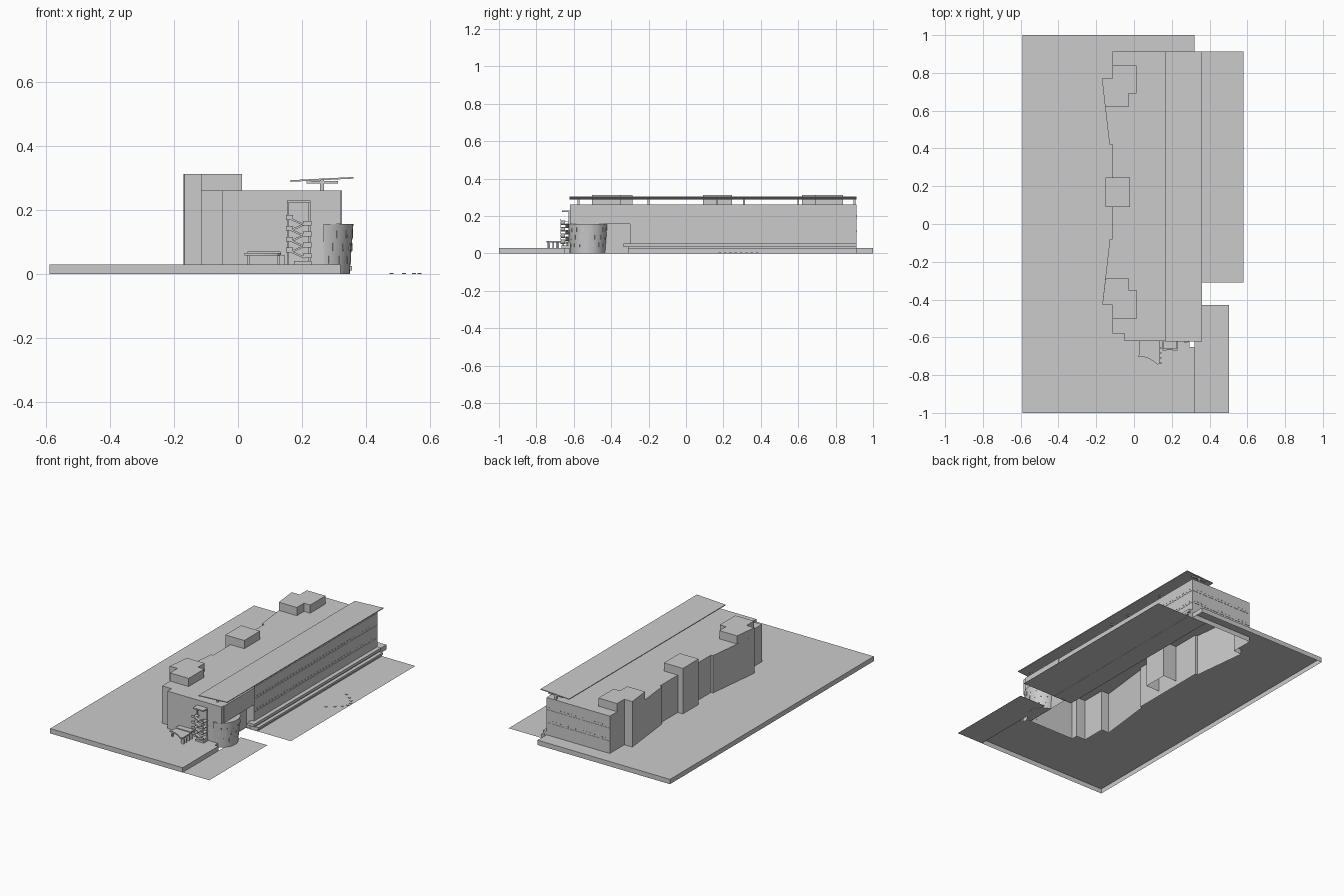
import bpy, bmesh, math
from mathutils import Matrix, Vector

if "Cube" in bpy.data.objects:
    bpy.data.objects.remove(bpy.data.objects["Cube"])


def finish(name, bm):
    me = bpy.data.meshes.new(name)
    bm.to_mesh(me)
    bm.free()
    ob = bpy.data.objects.new(name, me)
    bpy.context.collection.objects.link(ob)
    return ob


def add_box(bm, x0, x1, y0, y1, z0, z1, rot=None):
    c = Vector(((x0 + x1) / 2, (y0 + y1) / 2, (z0 + z1) / 2))
    m = Matrix.Translation(c) @ (rot or Matrix()) @ Matrix.Diagonal((x1 - x0, y1 - y0, z1 - z0, 1))
    bmesh.ops.create_cube(bm, size=1, matrix=m)


def boxes(name, items):
    bm = bmesh.new()
    for it in items:
        add_box(bm, *it)
    return finish(name, bm)


def walls(bm, pts, z0, z1, closed=True):
    # counter-clockwise outline gives outward faces
    n = len(pts)
    for i in range(n if closed else n - 1):
        a, b = pts[i], pts[(i + 1) % n]
        bm.faces.new([bm.verts.new(p) for p in
                      ((*a, z0), (*b, z0), (*b, z1), (*a, z1))])


def plate(bm, pts, z, up=True):
    seq = pts if up else pts[::-1]
    bm.faces.new([bm.verts.new((*p, z)) for p in seq])


def prism(name, pts, z0, z1, bottom=True):
    bm = bmesh.new()
    walls(bm, pts, z0, z1)
    plate(bm, pts, z1)
    if bottom:
        plate(bm, pts, z0, False)
    bmesh.ops.remove_doubles(bm, verts=bm.verts, dist=1e-5)
    return finish(name, bm)


# building outline from the north-east corner round the west side to the south
west = [(0.32, 0.912), (-0.115, 0.912), (-0.115, 0.77), (-0.17, 0.77), (-0.13, 0.42),
        (-0.115, 0.42), (-0.115, -0.08), (-0.128, -0.08), (-0.168, -0.43),
        (-0.115, -0.43), (-0.115, -0.58), (-0.05, -0.58), (-0.05, -0.62)]
upper = west + [(0.32, -0.62)]
lower = west + [(0.27, -0.62), (0.27, -0.30), (0.32, -0.30)]
ROOF, SPLIT, GROUND = 0.262, 0.157, 0.03

# raised ground: open shell with the building cut out
edge = [(0.32, 0.912), (0.32, 1), (-0.59, 1), (-0.59, -1), (0.32, -1),
        (0.32, -0.65), (0.295, -0.65), (0.295, -0.62), (0.27, -0.62)]
bm = bmesh.new()
walls(bm, edge, 0, GROUND, closed=False)
plate(bm, edge + west[:0:-1], GROUND)
bmesh.ops.remove_doubles(bm, verts=bm.verts, dist=1e-5)
finish("raised_ground", bm)

# lower road and forecourt
for name, x0, x1, y0, y1 in (("road", 0.22, 0.58, -0.31, 0.912),
                             ("forecourt", 0.32, 0.503, -1, -0.43)):
    bm = bmesh.new()
    plate(bm, [(x0, y0), (x1, y0), (x1, y1), (x0, y1)], 0.001)
    finish(name, bm)

# main building shell with open corner under the upper floor
bm = bmesh.new()
walls(bm, lower, 0, SPLIT)
walls(bm, upper, SPLIT, ROOF)
plate(bm, upper, ROOF)
plate(bm, [(0.27, -0.62), (0.32, -0.62), (0.32, -0.30), (0.27, -0.30)], SPLIT, False)
bmesh.ops.remove_doubles(bm, verts=bm.verts, dist=1e-5)
finish("building_shell", bm)
boxes("corner_bay", [(0.30, 0.325, -0.60, -0.30, SPLIT, ROOF)])

# roof blocks
prism("roof_block_north", [(-0.115, 0.84), (-0.115, 0.77), (-0.17, 0.77), (-0.153, 0.62),
                           (-0.03, 0.62), (-0.03, 0.69), (0.013, 0.69), (0.013, 0.84)],
      ROOF, 0.313, False)
prism("roof_block_south", [(-0.151, -0.285), (-0.168, -0.43), (-0.115, -0.43), (-0.115, -0.503),
                           (0.013, -0.503), (0.013, -0.35), (-0.03, -0.35), (-0.03, -0.285)],
      ROOF, 0.313, False)
prism("central_tower", [(-0.15, 0.09), (-0.02, 0.09), (-0.02, 0.245), (-0.15, 0.245)],
      GROUND, 0.313, False)

# sloping roof canopy, its beams and posts
tilt = Matrix.Rotation(-math.atan2(0.010, 0.196), 4, 'Y')
boxes("roof_canopy", [(0.164, 0.361, -0.622, 0.912, 0.294, 0.299, tilt)])
posts = (-0.575, -0.2, 0.165, 0.31, 0.6, 0.9)
boxes("canopy_posts", [(0.257, 0.269, y - 0.005, y + 0.005, ROOF, 0.294) for y in posts])
boxes("canopy_beams", [(0.215, 0.312, y - 0.005, y + 0.005, 0.284, 0.292) for y in posts])

# east terrace ledges
boxes("terrace_ledges", [(0.30, 0.345, -0.335, 0.912, 0.035, 0.052),
                         (0.30, 0.335, -0.31, 0.912, 0.0, 0.035),
                         (0.33, 0.357, -0.31, 0.912, 0.012, 0.025),
                         (0.33, 0.35, -0.31, 0.912, 0.0, 0.012)])

# facade bands and small slot windows
bands, slots = [], []
for z in (0.105, 0.185):
    bands.append((0.315, 0.3215, -0.30, 0.912, z, z + 0.003))
    bands.append((-0.115, 0.32, 0.908, 0.9135, z, z + 0.003))
    for i in range(16):
        x = -0.09 + i * 0.026
        slots.append((x, x + 0.006, 0.908, 0.9135, z + 0.012, z + 0.018))
    for i in range(40):
        y = -0.27 + i * 0.0295
        slots.append((0.315, 0.3215, y, y + 0.008, z + 0.012, z + 0.018))
boxes("facade_bands", bands)
boxes("slot_windows", slots)

# flared corner drum
CX, CY, R0, R1 = 0.256, -0.525, 0.093, 0.105
bm = bmesh.new()
bmesh.ops.create_cone(bm, cap_ends=True, segments=40, radius1=R0, radius2=R1, depth=SPLIT,
                      matrix=Matrix.Translation((CX, CY, SPLIT / 2)))
# keep only the part outside the building walls
bmesh.ops.bisect_plane(bm, geom=bm.verts[:] + bm.edges[:] + bm.faces[:], dist=1e-5,
                       plane_co=(0.268, 0, 0), plane_no=(1, 0, 0), clear_inner=True)
drum = finish("corner_drum", bm)
bpy.context.view_layer.objects.active = drum
drum.select_set(True)
bpy.ops.object.shade_smooth_by_angle(angle=math.radians(30))
drum.select_set(False)

# upright slots around the drum
bm = bmesh.new()
for row, z in enumerate((0.045, 0.085, 0.125)):
    r = R0 + (R1 - R0) * z / SPLIT
    for i in range(7):
        a = math.radians(-72 + i * 22 + row * 7)
        p = (CX + r * math.cos(a), CY + r * math.sin(a), z)
        bmesh.ops.create_cube(bm, size=1, matrix=Matrix.Translation(p) @ Matrix.Rotation(a, 4, 'Z')
                              @ Matrix.Diagonal((0.004, 0.005, 0.024, 1)))
finish("drum_slots", bm)

# outside stair: landings, zigzag flights and top hood
bm = bmesh.new()
slope = math.atan2(0.018, 0.04)
for i in range(4):
    z = 0.05 + i * 0.034
    add_box(bm, 0.203, 0.230, -0.668, -0.622, z, z + 0.004)
    add_box(bm, 0.203, 0.230, -0.670, -0.667, z, z + 0.015)
    add_box(bm, 0.150, 0.172, -0.668, -0.622, z + 0.018, z + 0.022)
    add_box(bm, 0.150, 0.172, -0.670, -0.667, z + 0.018, z + 0.033)
    for y0, s, dz in ((-0.668, 1, 0.011), (-0.644, -1, 0.029)):
        if i == 3 and s < 0:
            continue
        add_box(bm, 0.164, 0.210, y0, y0 + 0.02, z + dz - 0.003, z + dz + 0.003,
                Matrix.Rotation(s * slope, 4, 'Y'))
add_box(bm, 0.175, 0.23, -0.665, -0.622, 0.03, 0.042)
finish("outside_stair", bm)
boxes("stair_surround", [(0.153, 0.158, -0.627, -0.618, 0.03, 0.222),
                         (0.221, 0.226, -0.627, -0.618, 0.03, 0.222),
                         (0.153, 0.226, -0.662, -0.618, 0.222, 0.230)])

# entrance porch with a curved front edge
curve = [(0.02 + 0.105 * t, -0.70 - 0.045 * t ** 2.2) for t in (0, .2, .4, .6, .8, 1)]
prism("porch_slab", [(0.028, -0.62), (0.028, -0.69)] + curve + [(0.135, -0.735), (0.135, -0.62)],
      0.058, 0.066)
boxes("porch_legs", [(x, x + 0.008, y, y + 0.008, GROUND, 0.058)
                     for x, y in ((0.03, -0.695), (0.123, -0.735), (0.03, -0.64), (0.123, -0.66))])
boxes("porch_upper_slab", [(0.03, 0.133, -0.655, -0.62, 0.066, 0.071)])
boxes("porch_side_posts", [(0.13, 0.146, -0.74 + 0.027 * i, -0.734 + 0.027 * i, GROUND, 0.06)
                           for i in range(4)])

# curved row of low road markers
bm = bmesh.new()
for i in range(8):
    t = i / 7
    x, y = 0.48 + 0.09 * math.sin(math.pi * t), 0.18 + 0.2 * t
    add_box(bm, x - 0.006, x + 0.006, y - 0.006, y + 0.006, 0.001, 0.004)
finish("road_markers", bm)
